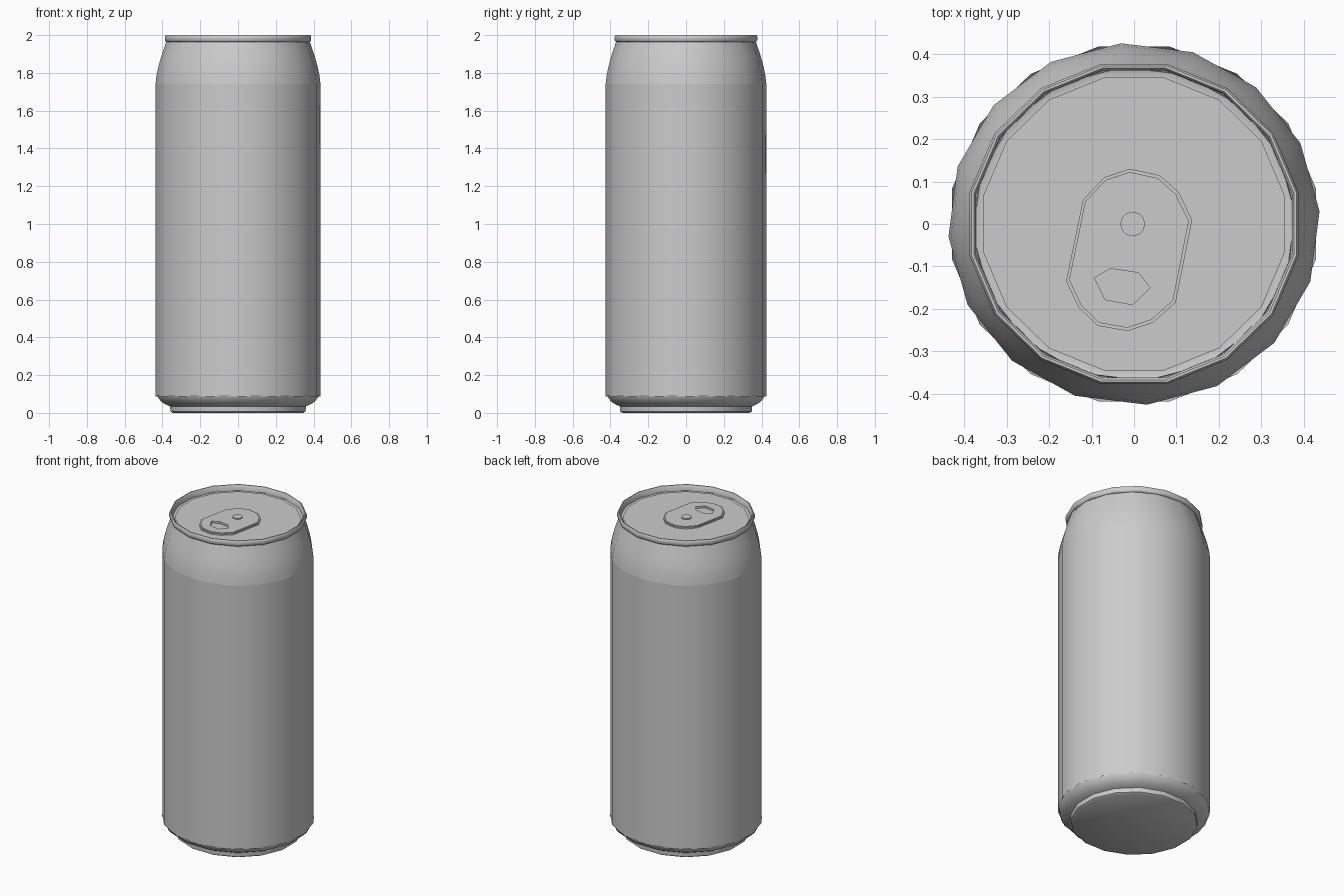
import bpy, bmesh
from math import cos, sin, pi, radians

if "Cube" in bpy.data.objects:
    bpy.data.objects.remove(bpy.data.objects["Cube"])

SIDES = 16
SQUASH = 0.974     # the can is slightly narrower front to back
LID_Z = 1.957

metal = bpy.data.materials.new("grey metal")
metal.use_nodes = True
GREY = (0.6, 0.6, 0.6, 1)
metal.diffuse_color = GREY
metal.node_tree.nodes["Principled BSDF"].inputs["Base Color"].default_value = GREY


def finish(name, bm, angle=35):
    """Turn a bmesh into a shaded object."""
    mesh = bpy.data.meshes.new(name)
    bm.to_mesh(mesh)
    bm.free()
    mesh.materials.append(metal)
    ob = bpy.data.objects.new(name, mesh)
    bpy.context.collection.objects.link(ob)
    bpy.ops.object.select_all(action='DESELECT')
    ob.select_set(True)
    bpy.context.view_layer.objects.active = ob
    bpy.ops.object.shade_smooth_by_angle(angle=radians(angle))
    return ob


def lathe(name, profile, turn, cap_start=False, cap_end=False, angle=35):
    """Spin a (radius, height) profile, listed from bottom to top outside."""
    bm = bmesh.new()
    rings = []
    for r, z in profile:
        ring = []
        for i in range(SIDES):
            a = radians(turn) + 2 * pi * i / SIDES
            ring.append(bm.verts.new((r * cos(a), r * sin(a) * SQUASH, z)))
        rings.append(ring)
    for low, high in zip(rings, rings[1:]):
        for i in range(SIDES):
            j = (i + 1) % SIDES
            bm.faces.new((low[i], low[j], high[j], high[i]))
    if cap_start:
        bm.faces.new(rings[0][::-1])
    if cap_end:
        bm.faces.new(rings[-1])
    return finish(name, bm, angle)


def plate(name, loops, z, height):
    """Raised flat plate; loops after the first are holes."""
    bm = bmesh.new()
    edges = []
    for loop in loops:
        vs = [bm.verts.new((x, y, z)) for x, y in loop]
        edges += [bm.edges.new((a, b)) for a, b in zip(vs, vs[1:] + vs[:1])]
    bmesh.ops.triangle_fill(bm, use_beauty=True, use_dissolve=False, edges=edges)
    grown = bmesh.ops.extrude_face_region(bm, geom=bm.faces[:])
    top = [g for g in grown["geom"] if isinstance(g, bmesh.types.BMVert)]
    bmesh.ops.translate(bm, verts=top, vec=(0, 0, height))
    bmesh.ops.recalc_face_normals(bm, faces=bm.faces)
    return finish(name, bm, 30)


# Base, wall and shoulder
lathe("base", [(0.352, 0), (0.365, 0.008), (0.367, 0.035), (0.385, 0.042),
               (0.41, 0.056), (0.43, 0.078), (0.437, 0.095)], 11.25,
      cap_start=True, angle=50)
lathe("wall", [(0.438, 0.088), (0.438, 1.74)], 4)
lathe("shoulder", [(0.438, 1.74), (0.432, 1.79), (0.421, 1.84),
                   (0.405, 1.895), (0.386, 1.95), (0.38, 1.97)], 4)

# Rolled rim, running down its inside to the sunken lid
lathe("rim", [(0.36, 1.964), (0.388, 1.964), (0.395, 1.971), (0.395, 1.992),
              (0.39, 2.0), (0.384, 2.0), (0.379, 1.994), (0.378, LID_Z)],
      11.25, angle=50)
lathe("lid", [(0.378, LID_Z)], 11.25, cap_end=True)

# Pull tab with its finger hole and rivet
tab_outline = [(-0.01, 0.13), (0.06, 0.115), (0.105, 0.075), (0.137, 0.01),
               (0.098, -0.185), (0.045, -0.232), (-0.015, -0.252),
               (-0.085, -0.24), (-0.13, -0.197), (-0.16, -0.135),
               (-0.12, 0.057), (-0.07, 0.11)]
finger_hole = [(-0.055, -0.105), (0.01, -0.115), (0.038, -0.15),
               (-0.003, -0.19), (-0.068, -0.178), (-0.093, -0.127)]
inner_edge = [(x * 0.95 - 0.001, (y + 0.06) * 0.96 - 0.06) for x, y in tab_outline]
plate("tab", [tab_outline, finger_hole], LID_Z, 0.008)
plate("tab_raised_face", [inner_edge, finger_hole], LID_Z + 0.008, 0.004)
rivet = [(0.029 * cos(2 * pi * i / 12) - 0.003, 0.029 * sin(2 * pi * i / 12))
         for i in range(12)]
plate("rivet", [rivet], LID_Z + 0.012, 0.006)
